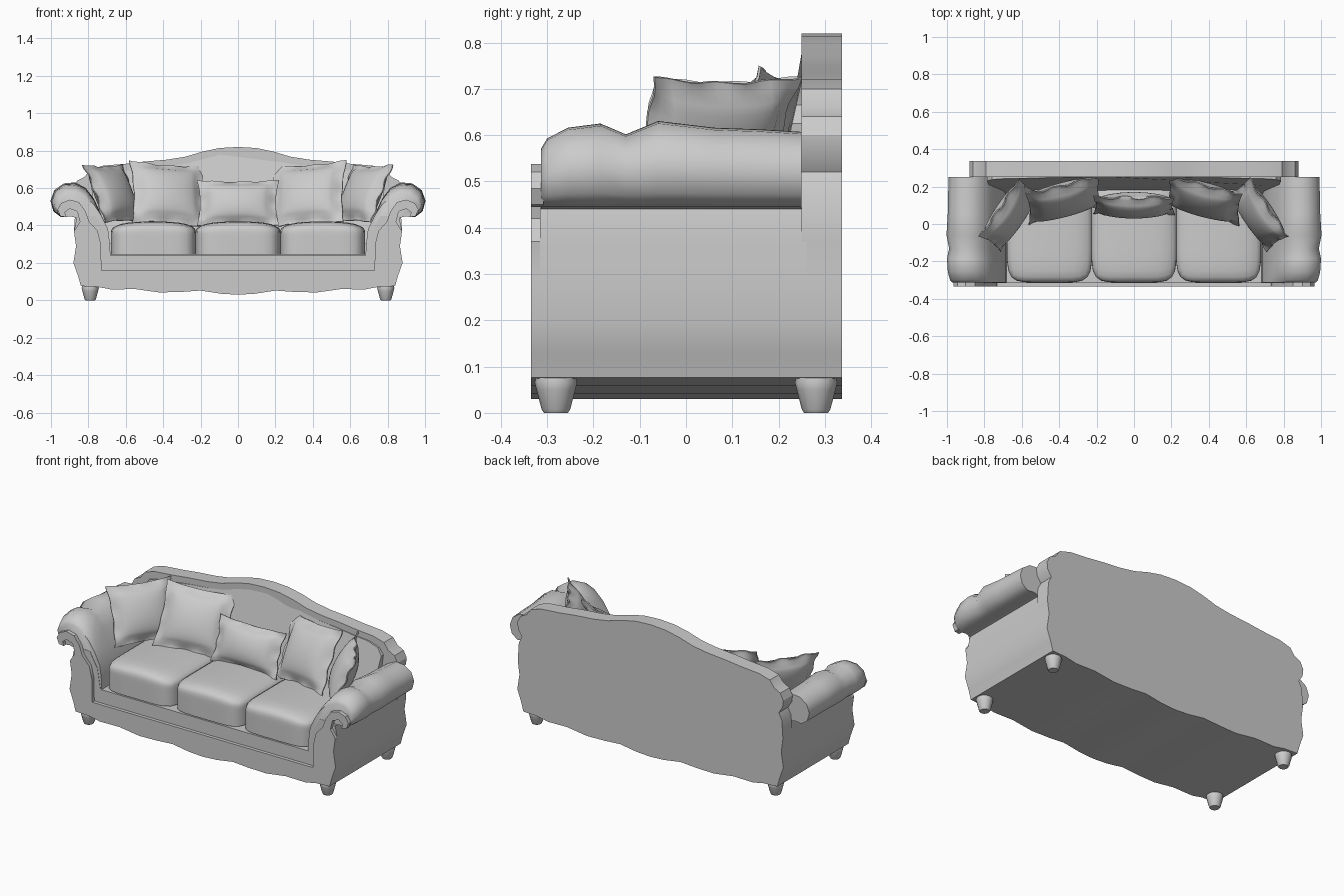
import bpy, bmesh, math
from mathutils import Matrix, Vector

if "Cube" in bpy.data.objects:
    bpy.data.objects.remove(bpy.data.objects["Cube"])


def finish(name, bm, angle=40):
    bmesh.ops.recalc_face_normals(bm, faces=bm.faces)
    me = bpy.data.meshes.new(name)
    bm.to_mesh(me)
    bm.free()
    ob = bpy.data.objects.new(name, me)
    bpy.context.collection.objects.link(ob)
    bpy.ops.object.select_all(action='DESELECT')
    ob.select_set(True)
    bpy.context.view_layer.objects.active = ob
    bpy.ops.object.shade_smooth_by_angle(angle=math.radians(angle))
    return ob


def loft(bm, rings):
    """Closed skin through equal-length rings of points, with end caps."""
    vs = [[bm.verts.new(p) for p in r] for r in rings]
    n = len(vs[0])
    for a, b in zip(vs, vs[1:]):
        for i in range(n):
            j = (i + 1) % n
            bm.faces.new((a[i], a[j], b[j], b[i]))
    bm.faces.new(vs[0])
    bm.faces.new(vs[-1])


def mirrored(half):
    """Right half profile (starts and ends on x = 0) to a full outline."""
    return half + [(-x, z) for x, z in reversed(half[1:-1])]


def slab(name, half, y0, y1):
    bm = bmesh.new()
    pts = mirrored(half)
    loft(bm, [[(x, y, z) for x, z in pts] for y in (y0, y1)])
    return finish(name, bm, 30)


# Scalloped lower edge and wavy sides, shared by frame, front and back
apron = [(0, .03), (.09, .035), (.2, .052), (.3, .045), (.42, .042), (.55, .06),
         (.68, .058), (.75, .072), (.84, .076), (.855, .13), (.88, .2), (.866, .29), (.877, .37)]

slab("frame", apron + [(.86, .45), (.76, .45), (.71, .36), (.69, .24), (0, .24)], -.315, .26)
slab("front_panel", apron + [
    (.845, .42), (.86, .475), (.9, .49), (.925, .47), (.92, .445), (.95, .45),
    (.965, .485), (.945, .52), (.9, .538), (.85, .525), (.815, .475), (.795, .42),
    (.75, .37), (.733, .3), (.73, .16), (0, .16)], -.335, -.308)

# Camel-shaped back
crest = [(.82, .66), (.79, .70), (.72, .72), (.6, .73), (.5, .742), (.38, .752),
         (.28, .768), (.19, .795), (.1, .814), (0, .82)]
slab("back", apron + [(.87, .48), (.85, .52), (.875, .56), (.88, .6), (.86, .64)] + crest, .25, .337)

# Sloping padding in front of the back
inner = slab("back_padding", [(0, .3), (.75, .3), (.77, .5)] +
             [(x * .96, z - .035) for x, z in crest], .24, .27)
for v in inner.data.vertices:
    if v.co.y < .25:
        v.co.y = .25 - .22 * max(0, .72 - v.co.z)

# Padded arms: rolled section swept front to back with soft dents
section = [(.68, .2), (.685, .3), (.695, .38), (.73, .455), (.77, .54), (.815, .597), (.87, .625),
           (.93, .62), (.98, .585), (1, .53), (.985, .475), (.945, .445), (.9, .45),
           (.86, .44), (.855, .2)]
stations = [(-.313, .7), (-.3, .82), (-.255, .95), (-.185, 1), (-.13, .87),
            (-.06, 1.03), (.06, .95), (.16, .93), (.25, .9)]
for s, side in ((-1, "left"), (1, "right")):
    rings = []
    for y, f in stations:
        ring = []
        for x, z in section:
            if z > .44:
                z = .445 + (z - .445) * f
                if x > .87:
                    x = .87 + (x - .87) * (1 - (1 - f) * .7)
            ring.append((s * x, y, z))
        rings.append(ring)
    bm = bmesh.new()
    loft(bm, rings)
    finish(side + "_arm", bm, 50)


# Seat cushions: square underneath, softened corners and a domed top
def cushion(name, cx):
    bm = bmesh.new()
    bmesh.ops.create_cube(bm, size=2)
    bmesh.ops.subdivide_edges(bm, edges=bm.edges, cuts=9, use_grid_fill=True)
    for v in bm.verts:
        p = v.co.copy()
        flat = Vector((p.x, p.y, max(p.z, 0)))
        m = max(abs(c) for c in flat)
        q = p.copy()
        if m > 0:
            k = m / sum(abs(c) ** 6 for c in flat) ** (1 / 6)
            q = Vector((p.x * k, p.y * k, p.z * k if p.z > 0 else p.z))
        dome = .017 * (1 - p.x ** 2) if q.z > 0 else 0
        v.co = Vector((cx + q.x * .228, -.045 + q.y * .268, .325 + q.z * (.08 + dome)))
    finish(name, bm, 60)


for i, name in enumerate(("left", "middle", "right")):
    cushion(name + "_seat_cushion", (i - 1) * .452)


# Throw pillows: plump centre, pinched sides, wavy flat flange
def pillow(name, loc, w, h, t, yaw=0, lean=20, roll=0, n=16):
    r = math.radians
    mat = (Matrix.Translation(loc) @ Matrix.Rotation(r(yaw), 4, 'Z')
           @ Matrix.Rotation(r(-lean), 4, 'X') @ Matrix.Rotation(r(roll), 4, 'Y'))
    bm = bmesh.new()
    grids = []
    for s in (-1, 1):
        g = {}
        for i in range(n + 1):
            for j in range(n + 1):
                u, v = 2 * i / n - 1, 2 * j / n - 1
                a, b = min(1, abs(u) / .88), min(1, abs(v) / .88)
                fat = ((1 - a * a) * (1 - b * b)) ** .45
                edge = max(abs(u), abs(v))
                wave = .007 * math.sin(9 * (u - v)) if edge > .9 else 0
                x = u * w / 2 * (1 - .08 * (1 - v * v))
                z = v * h / 2 * (1 - .08 * (1 - u * u))
                y = s * (.003 + t / 2 * fat) + wave
                g[i, j] = bm.verts.new(mat @ Vector((x, y, z)))
        for i in range(n):
            for j in range(n):
                bm.faces.new((g[i, j], g[i + 1, j], g[i + 1, j + 1], g[i, j + 1]))
        grids.append(g)
    rim = ([(i, 0) for i in range(n)] + [(n, j) for j in range(n)]
           + [(i, n) for i in range(n, 0, -1)] + [(0, j) for j in range(n, 0, -1)])
    f, k = grids
    for p, q in zip(rim, rim[1:] + rim[:1]):
        bm.faces.new((f[p], f[q], k[q], k[p]))
    finish(name, bm, 50)


pillow("middle_pillow", (0, .1, .52), .44, .26, .12, lean=20)
for s, side in ((-1, "left"), (1, "right")):
    pillow(side + "_inner_pillow", (s * .375, .13, .567), .41, .37, .13, -s * 17, 26, -s * 5)
    pillow(side + "_outer_pillow", (s * .665, .05, .57), .38, .34, .12, -s * 56, 24, 0)

# Turned feet
for sx, a in ((-1, "left"), (1, "right")):
    for sy, b in ((-1, "front"), (1, "back")):
        bm = bmesh.new()
        loft(bm, [[(sx * .79 + rad * math.cos(k * math.pi / 6),
                    sy * .281 + rad * math.sin(k * math.pi / 6), z) for k in range(12)]
                  for rad, z in ((.026, 0), (.031, .008), (.042, .05), (.046, .066), (.04, .085))])
        finish(f"{b}_{a}_foot", bm, 50)
